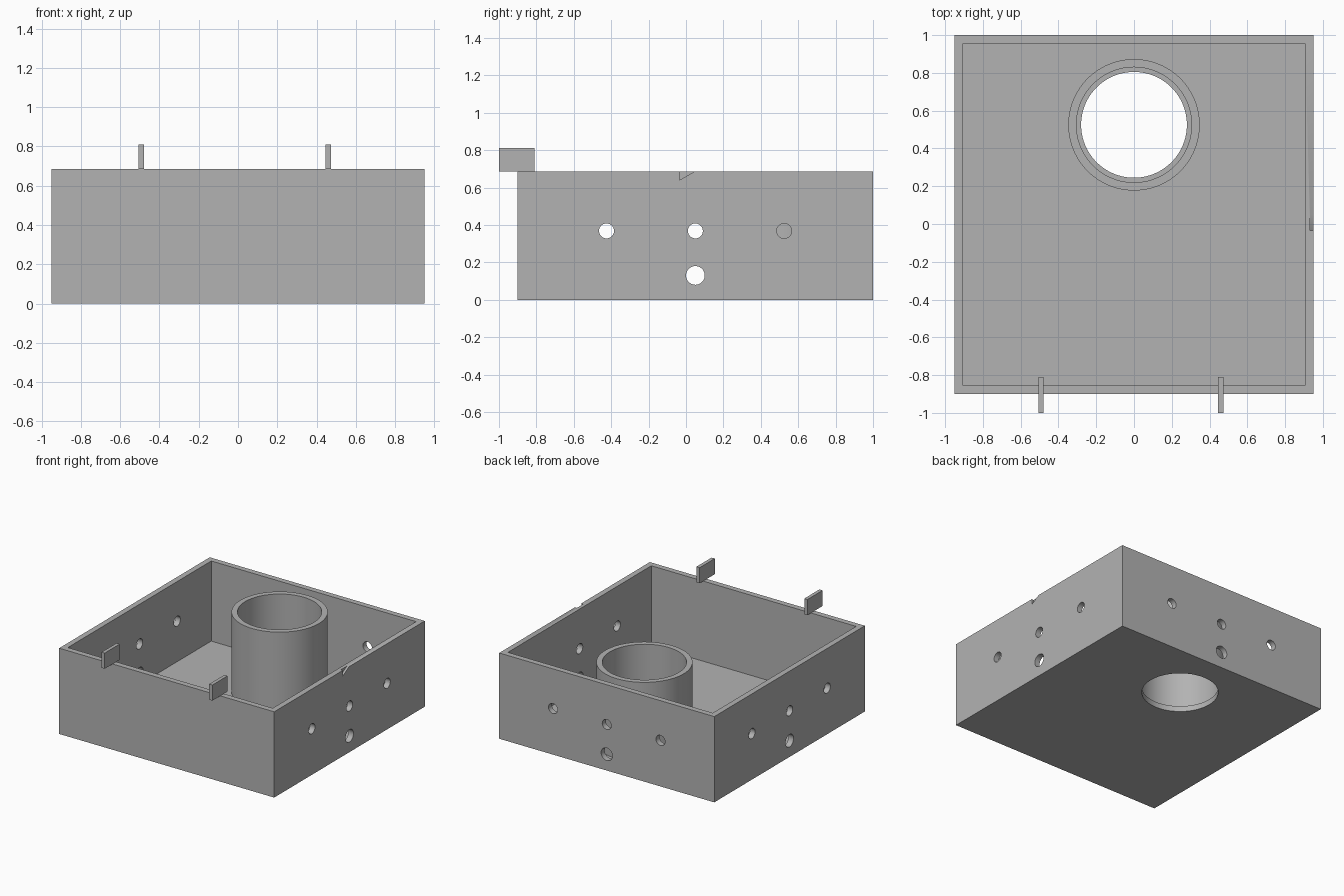
import bpy, bmesh
from math import pi
from mathutils import Matrix, Vector

cube = bpy.data.objects.get("Cube")
if cube:
    bpy.data.objects.remove(cube, do_unlink=True)

W, Y0, Y1, H, T = 0.95, -0.90, 1.0, 0.685, 0.045   # half width, front, back, height, wall
MID = (Y0 + Y1) / 2
TUBE = Vector((0, 0.525, 0))

grey = bpy.data.materials.new("plain grey")
grey.use_nodes = True
colour = (0.45, 0.45, 0.45, 1)
grey.diffuse_color = colour
grey.node_tree.nodes["Principled BSDF"].inputs["Base Color"].default_value = colour


def finish(name, bm):
    bmesh.ops.recalc_face_normals(bm, faces=bm.faces)
    mesh = bpy.data.meshes.new(name)
    bm.to_mesh(mesh)
    bm.free()
    mesh.materials.append(grey)
    ob = bpy.data.objects.new(name, mesh)
    bpy.context.collection.objects.link(ob)
    return ob


def box(name, lo, hi):
    lo, hi = Vector(lo), Vector(hi)
    bm = bmesh.new()
    bmesh.ops.create_cube(bm, size=1, matrix=Matrix.Translation((lo + hi) / 2)
                          @ Matrix.Diagonal((*(hi - lo), 1)))
    return finish(name, bm)


def rod(bm, centre, radius, length, axis="Z", sides=48):
    turn = {"X": Matrix.Rotation(pi / 2, 4, "Y"),
            "Y": Matrix.Rotation(pi / 2, 4, "X"), "Z": Matrix()}[axis]
    bmesh.ops.create_cone(bm, cap_ends=True, segments=sides, radius1=radius, radius2=radius,
                          depth=length, matrix=Matrix.Translation(centre) @ turn)


def activate(ob):
    bpy.ops.object.select_all(action="DESELECT")
    ob.select_set(True)
    bpy.context.view_layer.objects.active = ob


def cut(ob, cutter):
    mod = ob.modifiers.new("cut", "BOOLEAN")
    mod.operation, mod.solver, mod.object = "DIFFERENCE", "EXACT", cutter
    activate(ob)
    bpy.ops.object.modifier_apply(modifier=mod.name)
    bpy.data.objects.remove(cutter, do_unlink=True)


def smooth(ob):
    activate(ob)
    bpy.ops.object.shade_smooth_by_angle(angle=pi / 6)


# Open tray
tray = box("tray", (-W, Y0, 0), (W, Y1, H))
cut(tray, box("cavity", (T - W, Y0 + T, T), (W - T, Y1 - T, H + 0.2)))

# Floor opening and round holes through the side and back walls
bm = bmesh.new()
rod(bm, TUBE, 0.28, 0.3, sides=96)
holes = [(-0.475, 0.368, 0.04), (0, 0.368, 0.04), (0.475, 0.368, 0.04), (0, 0.13, 0.05)]
for offset, z, radius in holes:
    for side in (-W, W):
        rod(bm, (side, MID + offset, z), radius, 0.14, "X")
    rod(bm, (offset, Y1, z), radius, 0.14, "Y")
cut(tray, finish("drills", bm))

# Shallow three-sided notch in the rim of the left wall
bm = bmesh.new()
profile = [(-0.035, H - 0.045), (0.045, H), (0.045, H + 0.05), (-0.035, H + 0.05)]
face = bm.faces.new([bm.verts.new((W - 0.018, y, z)) for y, z in profile])
ext = bmesh.ops.extrude_face_region(bm, geom=[face])["geom"]
bmesh.ops.translate(bm, vec=(0.1, 0, 0),
                    verts=[v for v in ext if isinstance(v, bmesh.types.BMVert)])
cut(tray, finish("notch", bm))
smooth(tray)

# Upright tube with a bore slightly wider than the floor opening
bm = bmesh.new()
rod(bm, TUBE + Vector((0, 0, (H + T) / 2)), 0.348, H - T, sides=96)
tube = finish("tube", bm)
bm = bmesh.new()
rod(bm, TUBE + Vector((0, 0, H / 2)), 0.305, H + 0.4, sides=96)
cut(tube, finish("bore", bm))
smooth(tube)

# Tabs standing on the front rim
for name, x in (("right_tab", -0.492), ("left_tab", 0.46)):
    box(name, (x - 0.014, -1.0, H), (x + 0.014, -0.81, 0.81))
